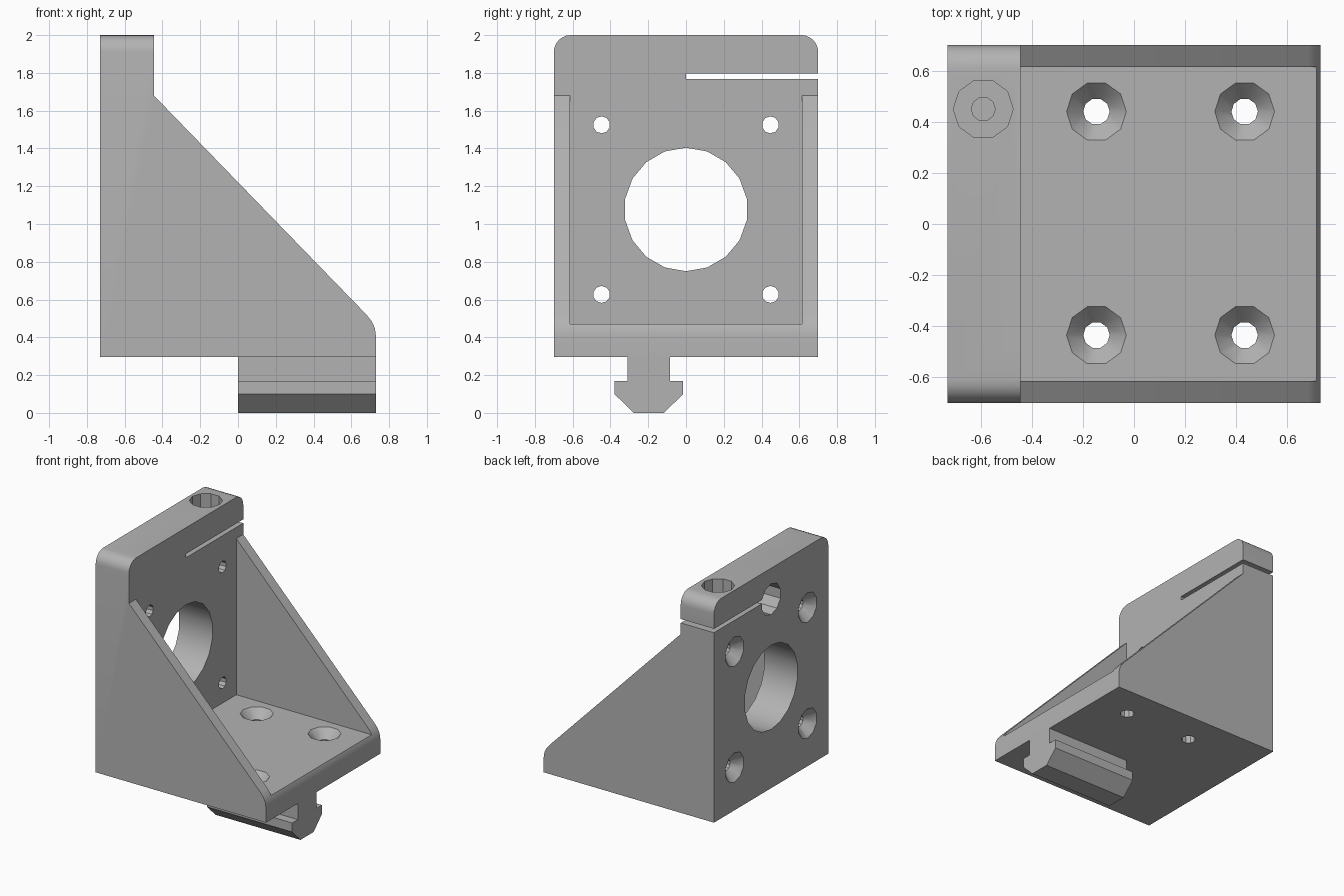
import bpy
import bmesh
from math import cos, sin, pi, radians
from mathutils import Matrix, Vector

cube = bpy.data.objects.get("Cube")
if cube:
    bpy.data.objects.remove(cube, do_unlink=True)

# One plain grey for the whole bracket
grey = bpy.data.materials.new("plain grey")
grey.use_nodes = True
colour = (0.45, 0.45, 0.45, 1)
grey.diffuse_color = colour
grey.node_tree.nodes["Principled BSDF"].inputs["Base Color"].default_value = colour


def add_object(name, bm):
    bmesh.ops.recalc_face_normals(bm, faces=bm.faces[:])
    mesh = bpy.data.meshes.new(name)
    bm.to_mesh(mesh)
    bm.free()
    mesh.materials.append(grey)
    obj = bpy.data.objects.new(name, mesh)
    bpy.context.collection.objects.link(obj)
    return obj


def prism(points, direction):
    """Extrude a closed outline along a vector."""
    bm = bmesh.new()
    face = bm.faces.new([bm.verts.new(p) for p in points])
    moved = bmesh.ops.extrude_face_region(bm, geom=[face])["geom"]
    verts = [v for v in moved if isinstance(v, bmesh.types.BMVert)]
    bmesh.ops.translate(bm, verts=verts, vec=Vector(direction))
    return bm


def box(low, high):
    (x0, y0, z0), (x1, y1, z1) = low, high
    outline = [(x0, y0, z0), (x1, y0, z0), (x1, y1, z0), (x0, y1, z0)]
    return prism(outline, (0, 0, z1 - z0))


def lathe(profile, sides, location, turn=0):
    """Closed solid from (radius, height) pairs; turn tilts its axis about y."""
    bm = bmesh.new()
    rings = [[bm.verts.new((r * cos(2 * pi * i / sides), r * sin(2 * pi * i / sides), h))
              for i in range(sides)] for r, h in profile]
    for a, b in zip(rings, rings[1:]):
        for i in range(sides):
            j = (i + 1) % sides
            bm.faces.new((a[i], a[j], b[j], b[i]))
    bm.faces.new(rings[0])
    bm.faces.new(rings[-1])
    bm.transform(Matrix.Translation(location) @ Matrix.Rotation(radians(turn), 4, 'Y'))
    return bm


def cut(target, bm):
    cutter = add_object("cutter", bm)
    cutter.hide_render = True
    bpy.context.view_layer.objects.active = target
    mod = target.modifiers.new("cut", 'BOOLEAN')
    mod.operation = 'DIFFERENCE'
    mod.solver = 'EXACT'
    mod.object = cutter
    bpy.ops.object.modifier_apply(modifier=mod.name)
    bpy.data.objects.remove(cutter, do_unlink=True)


BACK, FRONT, HALF = -0.73, 0.73, 0.70
BOTTOM, FLOOR, TOP = 0.295, 0.47, 2.0
PLATE = -0.445

# Bracket body: side outline with a sloping edge and a rounded toe
outline = [(BACK, BOTTOM), (FRONT, BOTTOM), (FRONT, 0.41), (0.724, 0.45),
           (0.708, 0.485), (0.68, 0.52), (PLATE, 1.68), (PLATE, TOP), (BACK, TOP)]
bm = prism([(x, -HALF, z) for x, z in outline], (0, 2 * HALF, 0))
corners = [e for e in bm.edges
           if all(v.co.z > TOP - 0.01 for v in e.verts)
           and abs(e.verts[0].co.y - e.verts[1].co.y) < 0.01]
bmesh.ops.bevel(bm, geom=corners, offset=0.09, segments=6, profile=0.5, affect='EDGES')
body = add_object("mounting_bracket", bm)

# Open space between the two side walls
cut(body, box((PLATE, -0.615, FLOOR), (1, 0.615, 2.2)))

# Large bore through the upright plate
cut(body, lathe([(0.327, 0.2), (0.327, -0.5)], 18, (BACK, 0, 1.077), -90))

# Countersunk holes in the upright plate, entered from behind
screw = [(0.115, 0.1), (0.115, 0), (0.045, -0.07), (0.045, -0.4)]
for y in (-0.447, 0.447):
    for z in (0.627, 1.525):
        cut(body, lathe(screw, 10, (BACK, y, z), -90))

# Countersunk holes in the floor
screw = [(0.117, 0.1), (0.117, 0), (0.052, -0.07), (0.052, -0.4)]
for x in (-0.147, 0.433):
    for y in (-0.435, 0.44):
        cut(body, lathe(screw, 10, (x, y, FLOOR)))

# Clamp slit, its relief pocket at the back, and the clamp screw hole
cut(body, box((-1, 0, 1.767), (0, 1, 1.797)))
cut(body, lathe([(0.12, 0.1), (0.12, -0.2)], 10, (BACK, 0, 1.76), -90))
cut(body, lathe([(0.117, 0.1), (0.117, -0.12), (0.047, -0.12), (0.047, -0.6)],
                10, (-0.59, 0.45, TOP)))

# T-shaped rail key under the floor
half_rail = [(0.113, BOTTOM), (0.113, 0.17), (0.182, 0.17), (0.182, 0.1), (0.08, 0)]
rail = half_rail + [(-y, z) for y, z in reversed(half_rail)]
key = add_object("rail_key", prism([(0, y - 0.197, z) for y, z in rail], (FRONT, 0, 0)))

# Smooth the bore and rounded corners, keep every other edge sharp
for obj in (body, key):
    bpy.ops.object.select_all(action='DESELECT')
    obj.select_set(True)
    bpy.context.view_layer.objects.active = obj
    bpy.ops.object.shade_smooth_by_angle(angle=radians(28))
